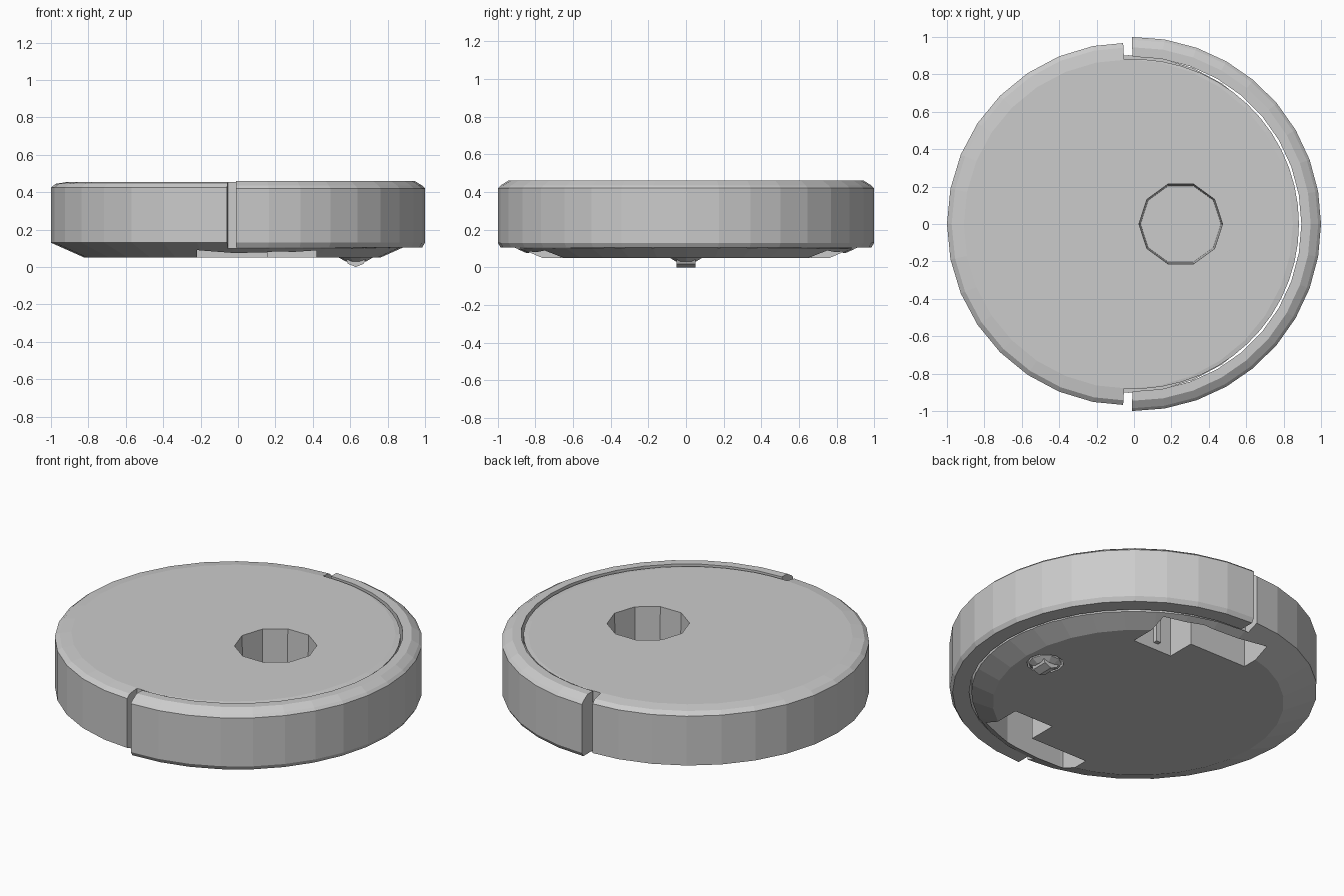
import bpy, bmesh, math
from mathutils import Matrix

if "Cube" in bpy.data.objects:
    bpy.data.objects.remove(bpy.data.objects["Cube"])


def finish(name, bm):
    bmesh.ops.remove_doubles(bm, verts=bm.verts, dist=1e-5)
    bmesh.ops.recalc_face_normals(bm, faces=bm.faces)
    me = bpy.data.meshes.new(name)
    bm.to_mesh(me)
    bm.free()
    ob = bpy.data.objects.new(name, me)
    bpy.context.collection.objects.link(ob)
    return ob


def lathe(name, profile, steps, a0=0.0, a1=2 * math.pi, cx=0.0):
    """Revolve a closed (r, z) profile about the vertical through cx."""
    bm = bmesh.new()
    full = abs(a1 - a0 - 2 * math.pi) < 1e-6
    rings = []
    for i in range(steps if full else steps + 1):
        a = a0 + (a1 - a0) * i / steps
        rings.append([bm.verts.new((cx + r * math.cos(a), r * math.sin(a), z))
                      for r, z in profile])
    n = len(profile)
    for i in range(steps):
        p, q = rings[i], rings[(i + 1) % len(rings)]
        for j in range(n):
            k = (j + 1) % n
            bm.faces.new((p[j], p[k], q[k], q[j]))
    if not full:
        bm.faces.new(rings[0])
        bm.faces.new(rings[-1])
    return finish(name, bm)


def disc(name, profile, steps, cx=0.0):
    """Solid turned shape: profile runs bottom to top, ends capped flat."""
    bm = bmesh.new()
    rings = [[bm.verts.new((cx + r * math.cos(2 * math.pi * i / steps),
                            r * math.sin(2 * math.pi * i / steps), z))
              for i in range(steps)] for r, z in profile]
    for p, q in zip(rings, rings[1:]):
        for i in range(steps):
            k = (i + 1) % steps
            bm.faces.new((p[i], p[k], q[k], q[i]))
    bm.faces.new(rings[0])
    bm.faces.new(rings[-1])
    return finish(name, bm)


def prism(name, pts, z0, z1):
    """Extrude an outline in x, y from z0 to z1."""
    bm = bmesh.new()
    lo = [bm.verts.new((x, y, z0)) for x, y in pts]
    hi = [bm.verts.new((x, y, z1)) for x, y in pts]
    bm.faces.new(lo)
    bm.faces.new(hi)
    for i in range(len(pts)):
        k = (i + 1) % len(pts)
        bm.faces.new((lo[i], lo[k], hi[k], hi[i]))
    return finish(name, bm)


def cut(target, cutter):
    mod = target.modifiers.new("cut", "BOOLEAN")
    mod.operation = "DIFFERENCE"
    mod.solver = "EXACT"
    mod.object = cutter
    bpy.context.view_layer.update()
    dg = bpy.context.evaluated_depsgraph_get()
    me = bpy.data.meshes.new_from_object(target.evaluated_get(dg))
    target.modifiers.clear()
    target.data = me
    bpy.data.objects.remove(cutter)


# Main body with sloped underside and soft top edge
body = disc("body", [(0.79, 0.05), (0.97, 0.13), (0.97, 0.425),
                     (0.945, 0.445), (0.88, 0.455)], 32, -0.03)

# Front rebate that the bumper sits in
edge = math.pi / 2 + 0.06
cut(body, lathe("rebate_cutter", [(0.882, 0.1), (1.2, 0.1), (1.2, 0.6), (0.882, 0.6)],
                28, -edge, edge))

# Round well in the deck
cut(body, disc("well_cutter", [(0.215, 0.15), (0.228, 0.6)], 10, 0.25))

# Stepped wheel bays on the underside
for s in (1, -1):
    bay = [(-0.22, 0.67), (0.16, 0.67), (0.16, 0.5), (0.42, 0.5),
           (0.42, 0.75), (0.2, 0.83), (-0.2, 0.86), (-0.22, 0.86)]
    cut(body, prism("bay_cutter", [(x, s * y) for x, y in bay], -0.1, 0.35))
    # Thin rib inside each bay
    prism("bay_rib", [(x, s * y) for x, y in
                      ((0.25, 0.5), (0.28, 0.5), (0.28, 0.525), (0.25, 0.525))], 0.09, 0.35)

# Shallow caster recess
cut(body, disc("caster_cutter", [(0.1, -0.1), (0.1, 0.12)], 12, 0.63))

# Front bumper shell
half = math.pi / 2 + 0.01
lathe("bumper", [(0.895, 0.105), (0.985, 0.105), (1.0, 0.13), (1.0, 0.42),
                 (0.985, 0.435), (0.945, 0.46), (0.895, 0.46)], 18, -half, half)

# Caster wheel and its socket
disc("caster_socket", [(0.055, 0.03), (0.09, 0.05), (0.09, 0.12)], 10, 0.63)
bm = bmesh.new()
bmesh.ops.create_cone(bm, cap_ends=True, segments=8, radius1=0.06, radius2=0.06, depth=0.1,
                      matrix=Matrix.Translation((0.63, 0, 0.06)) @ Matrix.Rotation(math.pi / 2, 4, "X"))
finish("caster_wheel", bm)
